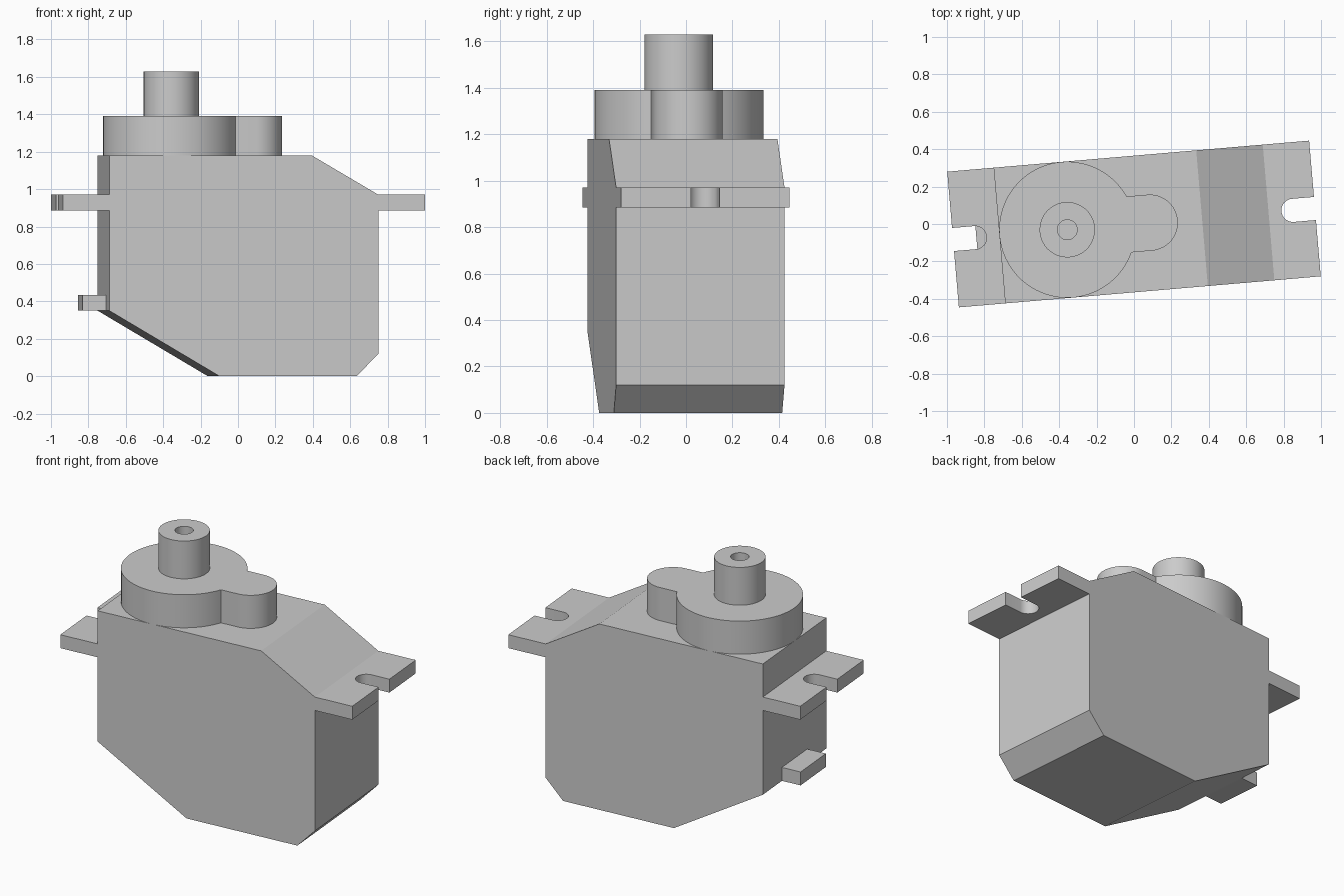
import bpy, bmesh
from math import radians, sin, cos, pi, sqrt

if "Cube" in bpy.data.objects:
    bpy.data.objects.remove(bpy.data.objects["Cube"])

TURN = radians(4.9)      # whole model is turned slightly about z
HALF_W = 0.364           # half width of the body
BODY_X = 0.722           # half length of the body


def finish(name, bm):
    bmesh.ops.recalc_face_normals(bm, faces=bm.faces)
    mesh = bpy.data.meshes.new(name)
    bm.to_mesh(mesh)
    bm.free()
    obj = bpy.data.objects.new(name, mesh)
    bpy.context.collection.objects.link(obj)
    obj.rotation_euler.z = TURN
    bpy.ops.object.select_all(action='DESELECT')
    obj.select_set(True)
    bpy.context.view_layer.objects.active = obj
    bpy.ops.object.shade_smooth_by_angle(angle=radians(25))
    return obj


def prism(name, outline, lo, hi, upright=False):
    """Extrude an outline along z, or along y when upright."""
    bm = bmesh.new()
    place = (lambda a, b, t: (a, t, b)) if upright else (lambda a, b, t: (a, b, t))
    low = [bm.verts.new(place(a, b, lo)) for a, b in outline]
    high = [bm.verts.new(place(a, b, hi)) for a, b in outline]
    bm.faces.new(low)
    bm.faces.new(high)
    n = len(outline)
    for i in range(n):
        j = (i + 1) % n
        bm.faces.new((low[i], low[j], high[j], high[i]))
    return finish(name, bm)


def arc(cx, cy, r, start, end, steps):
    return [(cx + r * cos(start + (end - start) * i / steps),
             cy + r * sin(start + (end - start) * i / steps)) for i in range(steps + 1)]


# Chamfered main case
prism("case", [(-0.131, 0), (0.606, 0), (BODY_X, 0.12), (BODY_X, 0.97),
               (0.365, 1.18), (-BODY_X, 1.18), (-BODY_X, 0.35)],
      -HALF_W, HALF_W, upright=True)

# Slotted mounting tabs, mirrored to both ends
slot_r = 0.062
tab = [(BODY_X, -HALF_W), (0.971, -HALF_W), (0.971, -slot_r)]
tab += arc(0.853, 0, slot_r, 1.5 * pi, 0.5 * pi, 16)
tab += [(0.971, slot_r), (0.971, HALF_W), (BODY_X, HALF_W)]
tabs = prism("mounting_tabs", tab, 0.885, 0.97)
tabs.modifiers.new("Mirror", 'MIRROR')

# Gear cover: large round with a small rounded lobe
gear_x, lobe_r = -0.358, 0.15
meet = math_angle = pi - 0 and sqrt(HALF_W ** 2 - lobe_r ** 2)
from math import atan2
a = atan2(lobe_r, meet)
cover = arc(gear_x, 0, HALF_W, a, 2 * pi - a, 64) + arc(0.085, 0, lobe_r, -pi / 2, pi / 2, 32)
prism("gear_cover", cover, 1.18, 1.39)

# Hollow output shaft
bm = bmesh.new()
section = [(0.053, 1.39), (0.053, 1.63), (0.148, 1.63), (0.148, 1.39)]
verts = [bm.verts.new((gear_x + r, 0, z)) for r, z in section]
edges = [bm.edges.new((verts[i], verts[(i + 1) % 4])) for i in range(4)]
bmesh.ops.spin(bm, geom=verts + edges, cent=(gear_x, 0, 0), axis=(0, 0, 1),
               angle=2 * pi, steps=48, use_merge=True)
bmesh.ops.remove_doubles(bm, verts=bm.verts, dist=0.0001)
finish("output_shaft", bm)

# Cable outlet on the low end
prism("cable_outlet", [(-0.846, -0.145), (-BODY_X, -0.145), (-BODY_X, 0.145), (-0.846, 0.145)],
      0.35, 0.435)
